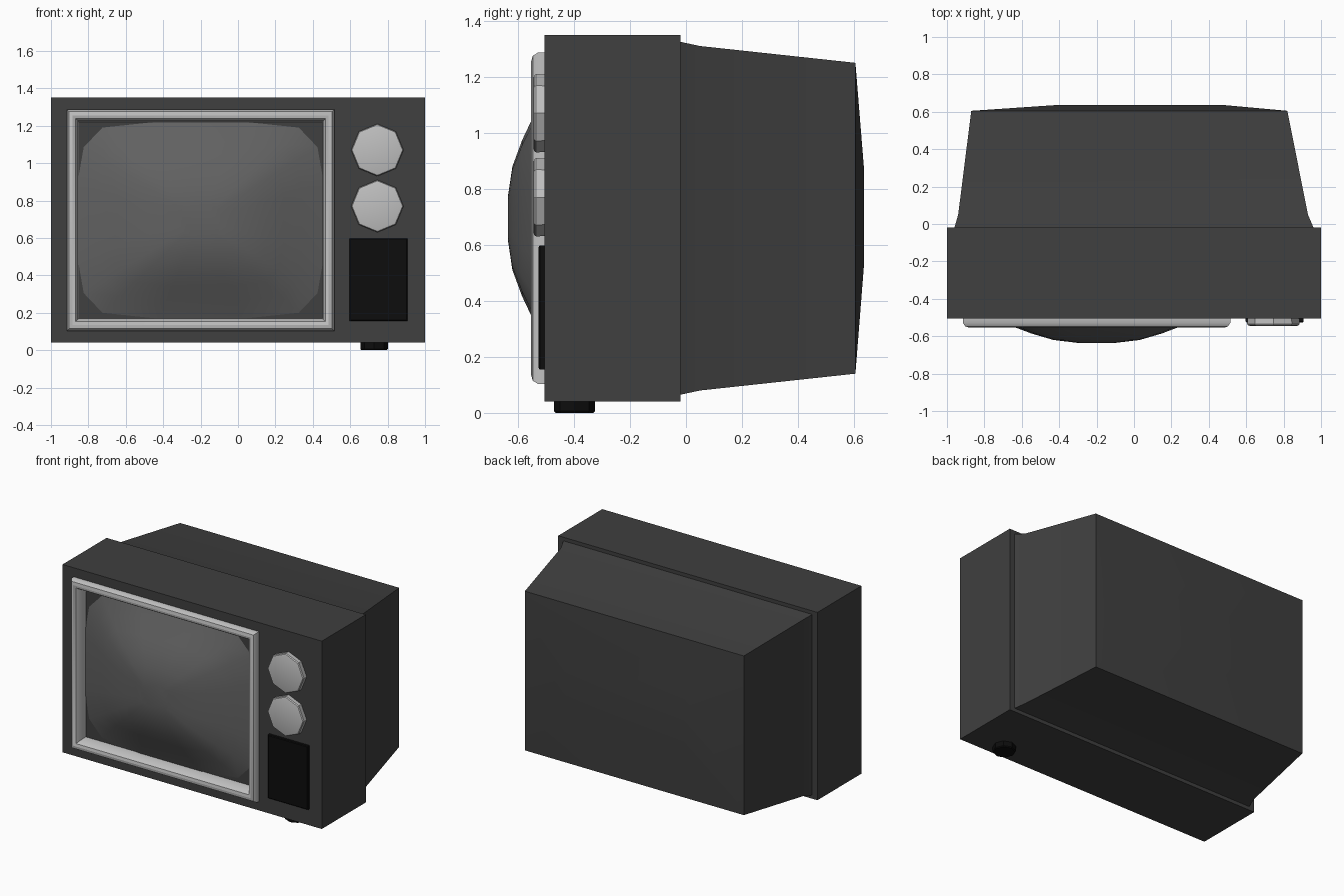
import bpy, bmesh, math

if "Cube" in bpy.data.objects:
    bpy.data.objects.remove(bpy.data.objects["Cube"])


def material(name, value):
    m = bpy.data.materials.new(name)
    m.diffuse_color = (value, value, value, 1)
    m.use_nodes = True
    m.node_tree.nodes["Principled BSDF"].inputs["Base Color"].default_value = m.diffuse_color
    return m


BODY = material("dark grey casing", 0.05)
GLASS = material("grey glass", 0.12)
SILVER = material("silver trim", 0.53)
BLACK = material("black plastic", 0.004)


def loft(name, rings, mat, caps=(True, True), closed=False, angle=35):
    """Skin a list of equal-length point rings into one mesh."""
    bm = bmesh.new()
    loops = [[bm.verts.new(p) for p in ring] for ring in rings]
    n = len(loops[0])
    pairs = list(zip(loops, loops[1:])) + ([(loops[-1], loops[0])] if closed else [])
    for a, b in pairs:
        for i in range(n):
            j = (i + 1) % n
            bm.faces.new((a[i], a[j], b[j], b[i]))
    if caps[0]:
        bm.faces.new(loops[0][::-1])
    if caps[1]:
        bm.faces.new(loops[-1])
    bmesh.ops.recalc_face_normals(bm, faces=bm.faces)
    mesh = bpy.data.meshes.new(name)
    bm.to_mesh(mesh)
    bm.free()
    mesh.materials.append(mat)
    ob = bpy.data.objects.new(name, mesh)
    bpy.context.collection.objects.link(ob)
    bpy.ops.object.select_all(action='DESELECT')
    ob.select_set(True)
    bpy.context.view_layer.objects.active = ob
    bpy.ops.object.shade_smooth_by_angle(angle=math.radians(angle))
    return ob


def rect(x0, x1, z0, z1, y):
    return [(x0, y, z0), (x1, y, z0), (x1, y, z1), (x0, y, z1)]


CX, CZ = -0.2, 0.695     # screen centre


def screen_rect(hw, hh, y):
    return rect(CX - hw, CX + hw, CZ - hh, CZ + hh, y)


# Casing: bulged back, tapered rear shell, front box and screen recess
loft("casing", [
    rect(-0.43, 0.49, 0.52, 0.88, 0.635),
    rect(-0.87, 0.82, 0.14, 1.25, 0.605),
    rect(-0.94, 0.93, 0.08, 1.31, 0.05),
    rect(-0.96, 0.96, 0.065, 1.325, -0.02),
    rect(-1, 1, 0.04, 1.35, -0.02),
    rect(-1, 1, 0.04, 1.35, -0.505),
    screen_rect(0.68, 0.555, -0.505),
    screen_rect(0.68, 0.555, -0.46),
], BODY)

# Screen surround: rounded moulding
loft("screen_surround", [screen_rect(*r) for r in (
    (0.715, 0.592, -0.50), (0.715, 0.592, -0.528), (0.703, 0.58, -0.547),
    (0.685, 0.56, -0.553), (0.668, 0.543, -0.547), (0.655, 0.53, -0.528),
    (0.652, 0.525, -0.46))], SILVER, caps=(False, False), closed=True)

# Picture tube: domed glass with cut corners
quarter = [(0.66, 0.19), (0.625, 0.39), (0.525, 0.495), (0.225, 0.527)]
outline = quarter + [(-x, z) for x, z in quarter[::-1]]
outline += [(-x, -z) for x, z in outline]
loft("picture_tube", [[(CX + x * s, y, CZ + z * s) for x, z in outline] for s, y in (
    (1, -0.463), (0.82, -0.507), (0.67, -0.55), (0.53, -0.585), (0.35, -0.62), (0.16, -0.635))],
    GLASS, caps=(False, True), angle=60)


def octagon(cx, cz, r, y):
    return [(cx + r * math.cos(i * math.pi / 4), y, cz + r * math.sin(i * math.pi / 4))
            for i in range(8)]


# Tuning knobs
for name, z in (("upper_knob", 1.07), ("lower_knob", 0.77)):
    loft(name, [octagon(0.745, z, r, y) for r, y in
                ((0.138, -0.50), (0.14, -0.535), (0.135, -0.542), (0.125, -0.545))], SILVER)

# Speaker panel
loft("speaker_panel", [rect(0.597, 0.907, 0.155, 0.598, -0.50),
                       rect(0.597, 0.907, 0.155, 0.598, -0.522),
                       rect(0.602, 0.902, 0.16, 0.593, -0.526)], BLACK)

# Foot under the control side
loft("foot", [[(0.728 + r * math.cos(i * math.pi / 4), -0.398 + r * math.sin(i * math.pi / 4), z)
               for i in range(8)] for r, z in ((0.068, 0), (0.073, 0.006), (0.073, 0.05))], BLACK)
